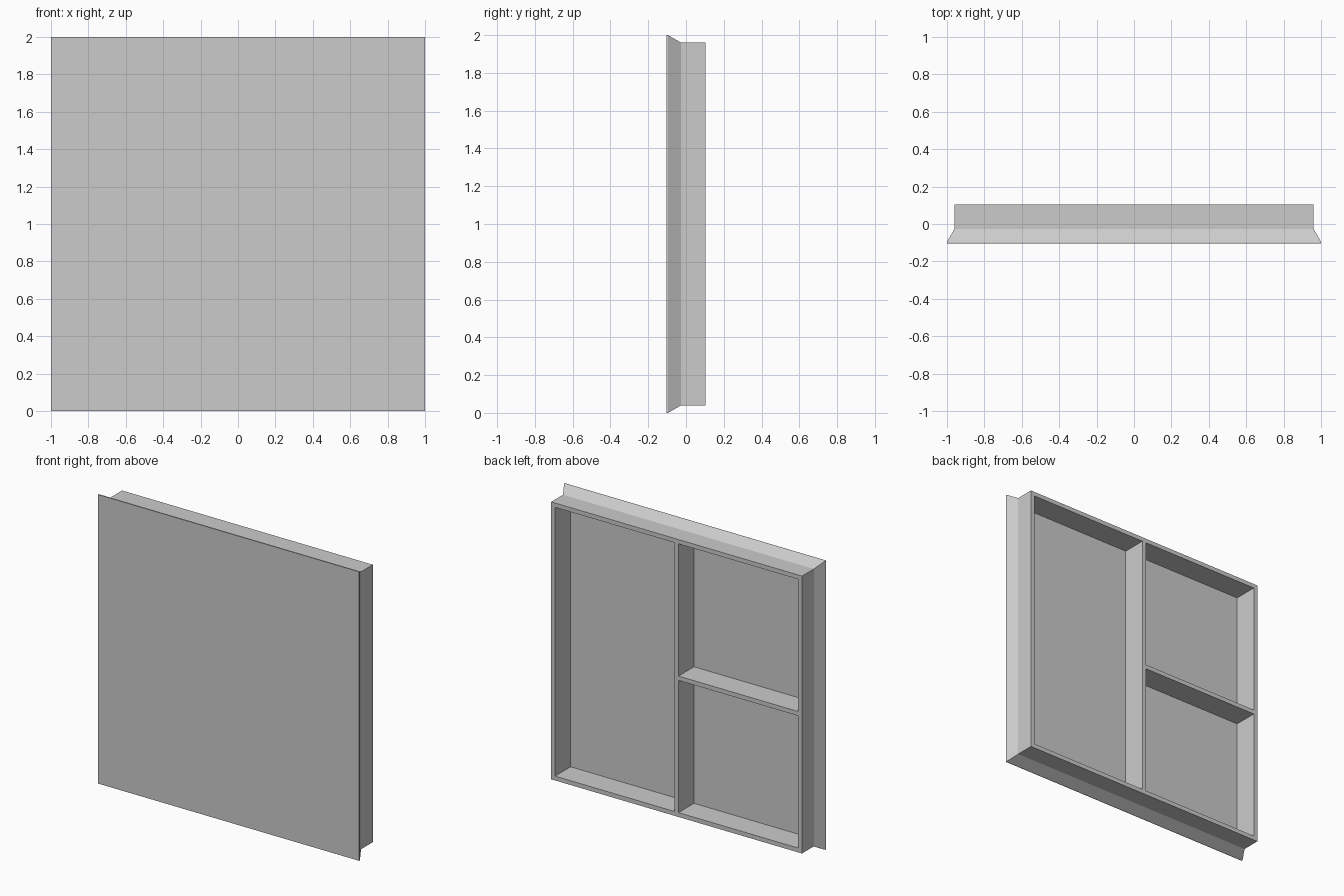
import bpy
import bmesh

cube = bpy.data.objects.get("Cube")
if cube:
    bpy.data.objects.remove(cube, do_unlink=True)

grey = bpy.data.materials.new("plain grey")
grey.use_nodes = True
grey.diffuse_color = (0.6, 0.6, 0.6, 1)
grey.node_tree.nodes["Principled BSDF"].inputs["Base Color"].default_value = (0.6, 0.6, 0.6, 1)

FRONT, BACK, FLOOR = -0.103, 0.103, -0.066
OUTER, WALL = 0.96, 0.03
INNER = OUTER - WALL


def finish(name, bm):
    bmesh.ops.recalc_face_normals(bm, faces=bm.faces)
    mesh = bpy.data.meshes.new(name)
    bm.to_mesh(mesh)
    bm.free()
    mesh.materials.append(grey)
    obj = bpy.data.objects.new(name, mesh)
    bpy.context.collection.objects.link(obj)
    return obj


def lofted_squares(name, profile):
    """Join square rings, each given as (half size, y), and cap both ends."""
    bm = bmesh.new()
    rings = [[bm.verts.new((sx * h, y, 1 + sz * h))
              for sx, sz in ((-1, -1), (1, -1), (1, 1), (-1, 1))]
             for h, y in profile]
    for a, b in zip(rings, rings[1:]):
        for i in range(4):
            j = (i + 1) % 4
            bm.faces.new((a[i], a[j], b[j], b[i]))
    bm.faces.new(rings[0])
    bm.faces.new(rings[-1])
    return finish(name, bm)


def box(name, x0, x1, z0, z1):
    """A rib standing on the tray floor and flush with the back rim."""
    bm = bmesh.new()
    bmesh.ops.create_cube(bm, size=1)
    for v in bm.verts:
        v.co = (x1 if v.co.x > 0 else x0,
                BACK if v.co.y > 0 else FLOOR,
                z1 if v.co.z > 0 else z0)
    return finish(name, bm)


# Front panel with thin lip, sloped flange, and hollow frame behind
lofted_squares("panel_and_frame", [
    (1.0, FRONT), (1.0, FRONT + 0.008),
    (OUTER, -0.026), (OUTER, BACK),
    (INNER, BACK), (INNER, FLOOR),
])

# Ribs dividing the back into one tall and two square compartments
half = WALL / 2
box("upright_rib", -half, half, 1 - INNER, 1 + INNER)
box("cross_rib", -INNER, -half, 1 - half, 1 + half)
